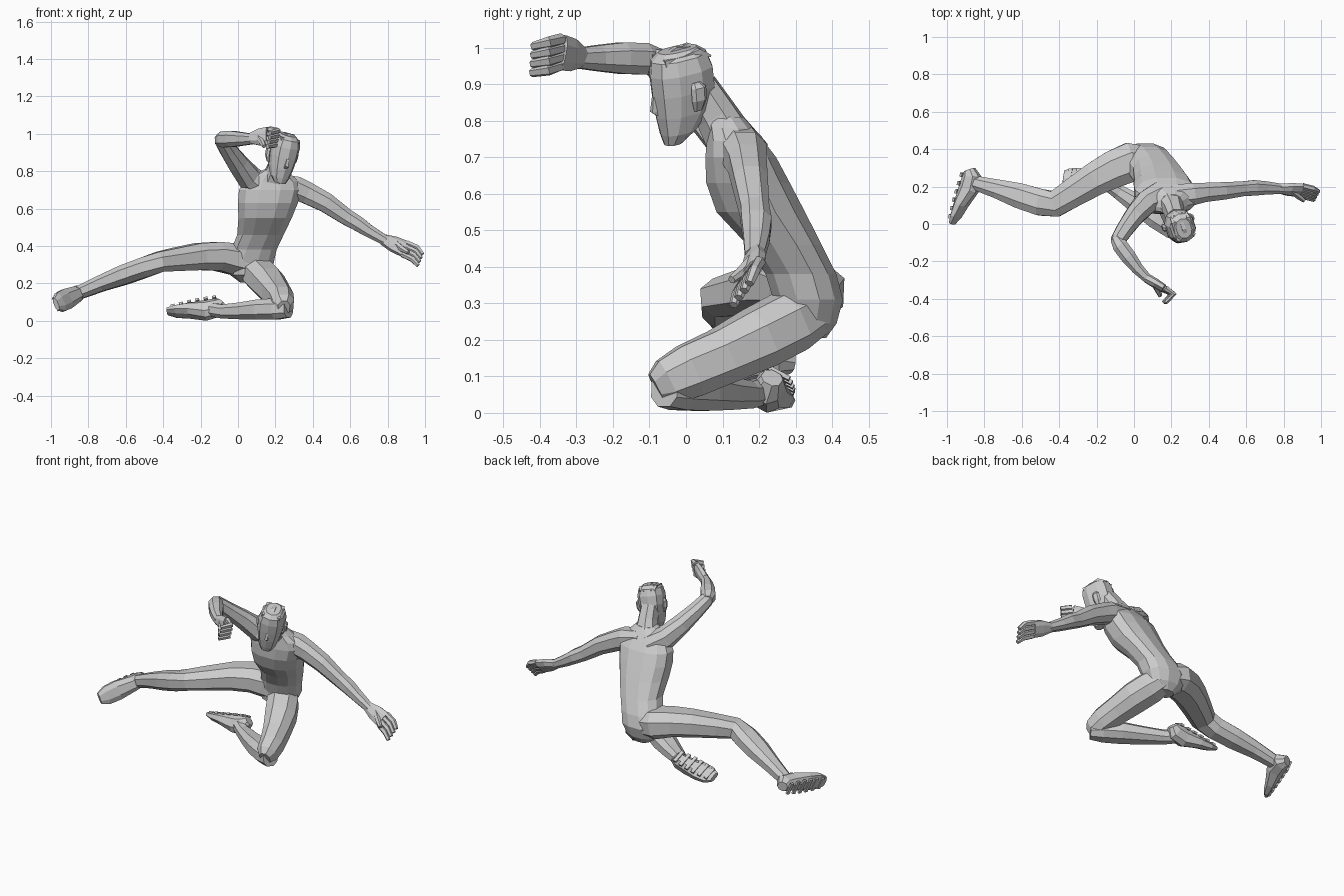
import bpy, bmesh, math
from mathutils import Vector as V, Matrix


def finish(bm, name):
    bmesh.ops.recalc_face_normals(bm, faces=bm.faces)
    me = bpy.data.meshes.new(name)
    bm.to_mesh(me)
    bm.free()
    ob = bpy.data.objects.new(name, me)
    bpy.context.collection.objects.link(ob)
    return ob


def tube(name, secs, up, tan=None, M=Matrix(), n=8, power=0.85):
    """Loft through sections (x, y, z, half width, half height along up)."""
    bm = bmesh.new()
    up = V(up)
    cs = [V(s[:3]) for s in secs]
    rings = []
    for i, s in enumerate(secs):
        t = V(tan) if tan else (cs[min(i + 1, len(cs) - 1)] - cs[max(i - 1, 0)]).normalized()
        side = t.cross(up).normalized()
        u = side.cross(t).normalized()
        ring = []
        for k in range(n):
            a = 2 * math.pi * (k + 0.5) / n
            c, d = math.cos(a), math.sin(a)
            c = math.copysign(abs(c) ** power, c)
            d = math.copysign(abs(d) ** power, d)
            ring.append(bm.verts.new(M @ (cs[i] + side * s[3] * c + u * s[4] * d)))
        rings.append(ring)
    for a, b in zip(rings, rings[1:]):
        for k in range(n):
            bm.faces.new((a[k], a[(k + 1) % n], b[(k + 1) % n], b[k]))
    bm.faces.new(rings[0])
    bm.faces.new(rings[-1])
    return finish(bm, name)


def shoe(name, heel, toe, normal, tread=6):
    """Shoe above the sole line heel-toe, normal pointing out of the sole."""
    h, t = V(heel), V(toe)
    d = t - h
    nrm = V(normal)
    nrm = (nrm - d * nrm.dot(d) / d.dot(d)).normalized()
    secs = []
    for f, w, th in ((0, .03, .03), (.1, .044, .052), (.32, .048, .055),
                     (.62, .06, .036), (.85, .057, .025), (1, .035, .014)):
        secs.append((*(h + d * f - nrm * th), w, th))
    tube(name, secs, nrm)
    side = d.cross(nrm).normalized()
    for i in range(tread):
        f = .12 + .76 * i / (tread - 1)
        p = h + d * f - nrm * .004
        e = side * (.034 + .014 * math.sin(f * math.pi))
        tube(name + "_tread", [(*(p - e), .014, .008), (*(p + e), .014, .008)], nrm, n=4)


def hand(name, wrist, knuckle, mid, tip, across, spread, thumb):
    """Palm, four bent fingers and a thumb."""
    w, k, m, t = V(wrist), V(knuckle), V(mid), V(tip)
    ac = V(across).normalized()
    c = (w + k) / 2
    tube(name + "_palm", [(*w, .026, .03), (*c, .025, .048), (*k, .021, .052)], ac)
    for i in range(4):
        o = ac * spread * (i - 1.5)
        tube(name + "_finger", [(*(k + o * .95), .017, .016), (*(m + o), .016, .016),
                                (*(t + o * .95), .012, .012)], ac, n=6)
    tube(name + "_thumb", [(*(w.lerp(k, .3) + ac * .02), .018, .018),
                           (*(w.lerp(k, .8) + V(thumb) * .6), .016, .016),
                           (*(k + V(thumb)), .011, .011)], ac, n=6)


# Torso, horizontal slices from seat to neck base
tube("torso", [(.06, .34, .205, .05, .045), (.06, .33, .245, .105, .085),
               (.06, .335, .31, .135, .098), (.085, .315, .38, .125, .1),
               (.12, .27, .46, .128, .105), (.145, .205, .55, .147, .125),
               (.16, .17, .63, .165, .118), (.172, .15, .7, .172, .1),
               (.18, .135, .745, .15, .08), (.185, .12, .78, .105, .066),
               (.2, .105, .81, .06, .055)],
     (0, 1, 0), tan=(0, 0, 1), n=12)
tube("neck", [(.19, .125, .74, .075, .07), (.21, .08, .82, .055, .06),
              (.225, .035, .89, .05, .055)], (0, 1, 0))

# Head, leaning forward and sideways
axis = V((.24, -.16, .94)).normalized()
H = (Matrix.Translation((.205, .015, .752)) @ V((0, 0, 1)).rotation_difference(axis).to_matrix().to_4x4()
     @ Matrix.Rotation(math.radians(20), 4, 'Z'))
tube("head", [(0, -.055, 0, .032, .024), (0, -.035, .03, .052, .05),
              (0, -.012, .08, .066, .078), (0, 0, .14, .076, .09),
              (0, .003, .195, .078, .09), (0, .003, .235, .068, .08),
              (0, .003, .255, .042, .055)], (0, 1, 0), tan=(0, 0, 1), M=H, n=10)
tube("nose", [(0, -.085, .14, .008, .008), (0, -.093, .1, .013, .012),
              (0, -.08, .085, .01, .008)], (0, 1, 0), tan=(0, 0, 1), M=H, n=4)
for s in (-1, 1):
    tube("ear", [(s * .068, .01, .09, .008, .012), (s * .078, .015, .12, .012, .022),
                 (s * .08, .018, .155, .012, .022), (s * .074, .015, .17, .006, .012)],
         (0, 1, 0), tan=(0, 0, 1), M=H, n=6)
for i in range(5):
    x = (i - 2) * .022
    tube("hair_tuft", [(x, -.055, .235, .012, .012), (x, 0, .252 - abs(x) * .4, .014, .014),
                       (x, .05, .244, .012, .012), (x, .08, .225, .004, .004)],
         (0, 0, 1), M=H, n=4)

# Arm stretched out sideways
tube("outstretched_arm", [(.2, .15, .735, .06, .055), (.31, .16, .71, .064, .066),
                          (.37, .168, .683, .055, .062), (.47, .176, .632, .05, .056),
                          (.58, .188, .555, .042, .046), (.64, .193, .52, .044, .043),
                          (.7, .193, .48, .038, .036), (.79, .188, .428, .028, .028)], (0, 0, 1))
hand("outstretched_hand", (.775, .19, .435), (.89, .18, .385), (.945, .165, .36),
     (.975, .152, .325), (.3, .55, .75), .027, (.02, -.055, -.02))

# Arm bent in front of the face
tube("raised_upper_arm", [(.14, .15, .71, .08, .07), (.06, .11, .765, .066, .066),
                          (0, .04, .84, .056, .056), (-.05, -.03, .91, .048, .046),
                          (-.085, -.085, .965, .042, .04), (-.1, -.11, .98, .022, .022)], (0, 0, 1))
tube("raised_forearm", [(-.1, -.075, .965, .03, .034), (-.075, -.115, .97, .044, .046),
                        (-.03, -.175, .972, .044, .046), (.02, -.24, .972, .034, .038),
                        (.075, -.295, .972, .026, .03)], (0, 0, 1))
hand("raised_hand", (.07, -.29, .975), (.16, -.345, .988), (.205, -.375, .978),
     (.165, -.42, .968), (.2, .05, 1), .026, (-.02, -.04, -.055))

# Leg stretched out sideways
tube("outstretched_leg", [(.06, .33, .31, .09, .075), (-.02, .33, .33, .112, .09),
                          (-.11, .292, .345, .107, .082), (-.21, .24, .343, .095, .077),
                          (-.33, .165, .328, .082, .066), (-.42, .108, .315, .075, .058),
                          (-.5, .116, .285, .076, .058), (-.61, .15, .245, .072, .056),
                          (-.73, .187, .2, .054, .046), (-.85, .22, .15, .04, .038)], (0, 0, 1))
shoe("outstretched_shoe", (-.905, .3, .128), (-.985, .008, .083), (-.9, .25, -.38))

# Folded leg on the ground
tube("folded_thigh", [(.08, .35, .285, .075, .075), (.115, .285, .25, .095, .088),
                      (.16, .2, .205, .094, .088), (.2, .1, .155, .08, .08),
                      (.23, .01, .115, .07, .078), (.24, -.05, .085, .062, .068),
                      (.245, -.082, .068, .034, .045)], (0, 0, 1))
tube("folded_shin", [(.27, -.06, .066, .045, .052), (.21, -.02, .064, .066, .06),
                     (.12, .04, .06, .07, .058), (.02, .105, .053, .058, .048),
                     (-.08, .17, .05, .042, .04), (-.14, .21, .06, .036, .038)], (0, 0, 1))
shoe("folded_shoe", (-.09, .25, .122), (-.38, .262, .062), (.1, .45, .87))
